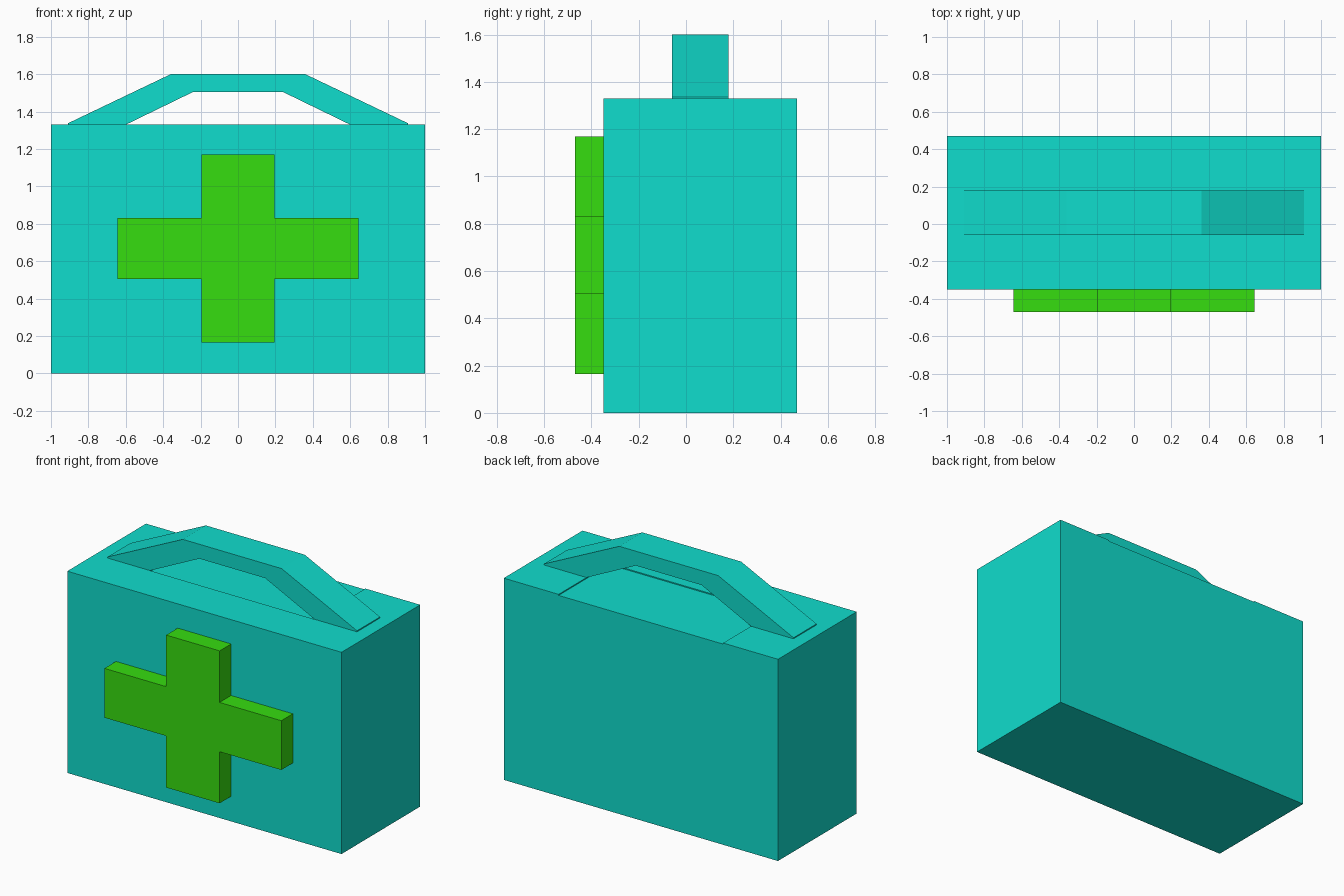
import bpy
import bmesh

if "Cube" in bpy.data.objects:
    bpy.data.objects.remove(bpy.data.objects["Cube"])


def material(name, color):
    mat = bpy.data.materials.new(name)
    mat.diffuse_color = (*color, 1.0)
    mat.use_nodes = True
    mat.node_tree.nodes["Principled BSDF"].inputs["Base Color"].default_value = mat.diffuse_color
    return mat


def extrude_profile(name, profile, y0, y1, mat=None):
    """Extrude a closed (x, z) outline along y."""
    bm = bmesh.new()
    face = bm.faces.new([bm.verts.new((x, y0, z)) for x, z in profile])
    geom = bmesh.ops.extrude_face_region(bm, geom=[face])["geom"]
    verts = [v for v in geom if isinstance(v, bmesh.types.BMVert)]
    bmesh.ops.translate(bm, vec=(0, y1 - y0, 0), verts=verts)
    bmesh.ops.recalc_face_normals(bm, faces=bm.faces)
    mesh = bpy.data.meshes.new(name)
    bm.to_mesh(mesh)
    bm.free()
    obj = bpy.data.objects.new(name, mesh)
    bpy.context.collection.objects.link(obj)
    if mat:
        mesh.materials.append(mat)
    return obj


def mirrored(half):
    """Complete a right-hand half outline with its mirror in x."""
    return half + [(-x, z) for x, z in reversed(half)]


teal = material("teal", (0.005, 0.723, 0.61))
green = material("green", (0.037, 0.723, 0.005))

# Case body
TOP = 1.33
case = extrude_profile("case_body", mirrored([(1, 0), (1, TOP)]), -0.35, 0.47, teal)

# Very shallow recess in the lid, behind the front lip
cutter = extrude_profile("lid_recess_cutter", mirrored([(0.6, TOP - 0.007), (0.6, TOP + 0.1)]),
                         -0.06, 0.6)
cutter.hide_render = True
cutter.hide_set(True)
recess = case.modifiers.new("lid_recess", "BOOLEAN")
recess.operation = "DIFFERENCE"
recess.solver = "EXACT"
recess.object = cutter

# Angular carrying handle: outer arch on the right, then back along the inner arch
outer = [(0.91, TOP), (0.91, 1.337), (0.36, 1.6)]
inner = [(-0.6, TOP), (-0.24, 1.505)]
extrude_profile("carry_handle", mirrored(outer) + mirrored(inner), -0.06, 0.18, teal)

# Raised cross on the front
cross = [(0.195, 0.165), (0.195, 0.505), (0.645, 0.505),
         (0.645, 0.83), (0.195, 0.83), (0.195, 1.17)]
extrude_profile("front_cross", mirrored(cross), -0.47, -0.35, green)
